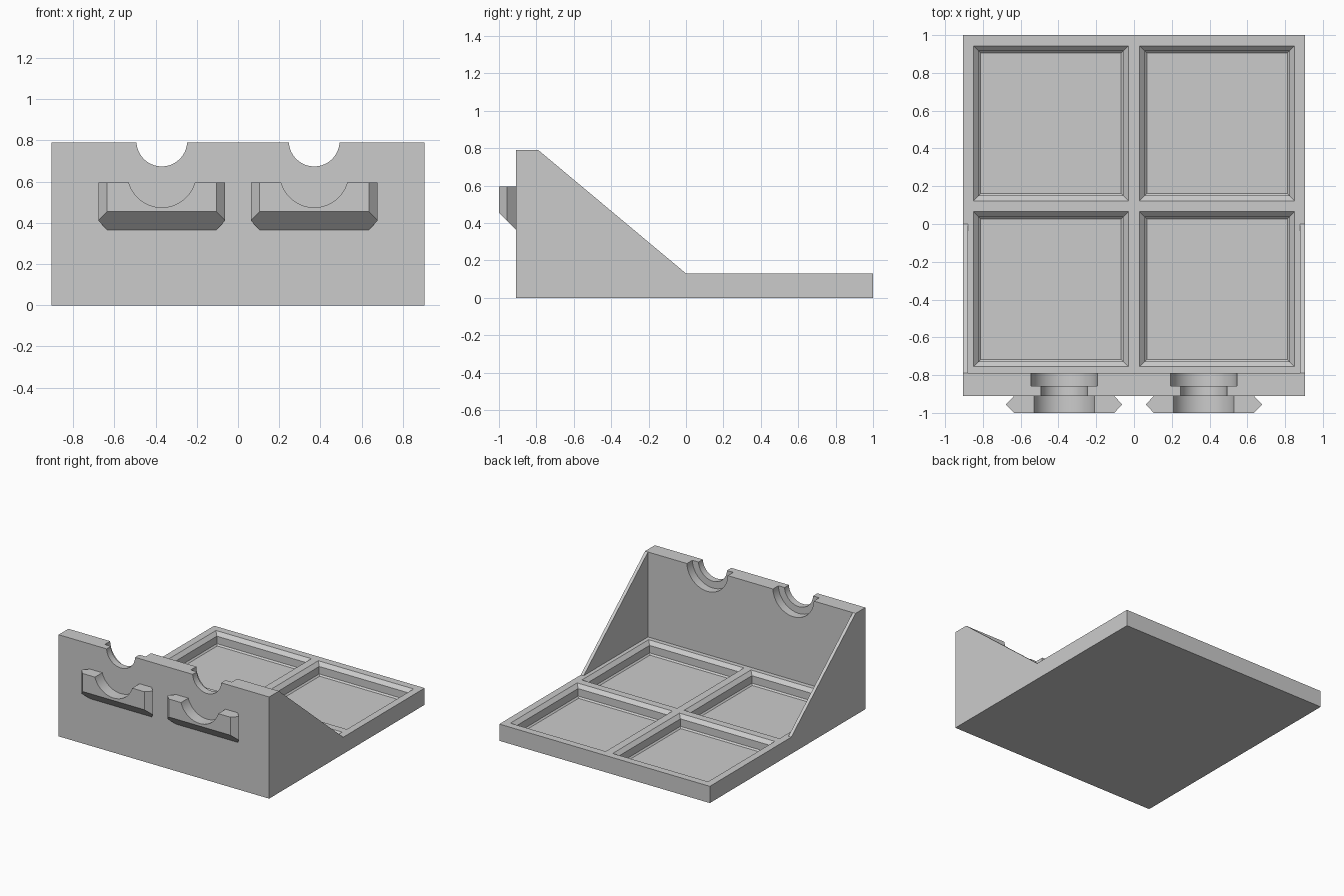
import bpy, bmesh
from math import pi, radians
from mathutils import Matrix, Vector

old = bpy.data.objects.get("Cube")
if old:
    bpy.data.objects.remove(old, do_unlink=True)

grey = bpy.data.materials.new("plain grey")
grey.use_nodes = True
grey.diffuse_color = (0.6, 0.6, 0.6, 1)
grey.node_tree.nodes["Principled BSDF"].inputs["Base Color"].default_value = (0.6, 0.6, 0.6, 1)


def finish(name, bm):
    bmesh.ops.recalc_face_normals(bm, faces=bm.faces[:])
    mesh = bpy.data.meshes.new(name)
    bm.to_mesh(mesh)
    bm.free()
    mesh.materials.append(grey)
    obj = bpy.data.objects.new(name, mesh)
    bpy.context.collection.objects.link(obj)
    return obj


def loft(name, rings):
    """Skin a stack of rings with equal point counts and cap both ends."""
    bm = bmesh.new()
    loops = [[bm.verts.new(p) for p in ring] for ring in rings]
    n = len(loops[0])
    for a, b in zip(loops, loops[1:]):
        for i in range(n):
            j = (i + 1) % n
            bm.faces.new((a[i], a[j], b[j], b[i]))
    bm.faces.new(loops[0])
    bm.faces.new(loops[-1])
    return finish(name, bm)


def extrude_x(name, profile, half):
    return loft(name, [[(x, y, z) for y, z in profile] for x in (-half, half)])


def cylinder_y(name, x, z, radius, y0, y1):
    bm = bmesh.new()
    place = Matrix.Translation((x, (y0 + y1) / 2, z)) @ Matrix.Rotation(pi / 2, 4, 'X')
    bmesh.ops.create_cone(bm, cap_ends=True, segments=72, radius1=radius,
                          radius2=radius, depth=y1 - y0, matrix=place)
    return finish(name, bm)


def cut(target, cutter):
    cutter.hide_render = True
    mod = target.modifiers.new("cut", 'BOOLEAN')
    mod.operation = 'DIFFERENCE'
    mod.solver = 'EXACT'
    mod.object = cutter
    bpy.ops.object.select_all(action='DESELECT')
    bpy.context.view_layer.objects.active = target
    target.select_set(True)
    bpy.ops.object.modifier_apply(modifier=mod.name)
    bpy.data.objects.remove(cutter, do_unlink=True)


def smooth(obj):
    bpy.ops.object.select_all(action='DESELECT')
    bpy.context.view_layer.objects.active = obj
    obj.select_set(True)
    bpy.ops.object.shade_smooth_by_angle(angle=radians(25))


FRONT, INNER, TOP, DECK = -0.91, -0.79, 0.79, 0.13

# Tray body: base, tall front wall and sloping sides from one profile
body = extrude_x("tray_body", [(FRONT, 0), (1, 0), (1, DECK), (0, DECK),
                               (INNER, TOP), (FRONT, TOP)], 0.905)

# Hollow between the thin side gussets
cut(body, extrude_x("hollow_cutter", [(INNER, DECK), (0.05, DECK),
                                      (0.05, 1), (INNER, 1)], 0.88))

# Four stepped pockets: chamfer, upright wall, small chamfer, floor
steps = [(0.43, DECK + 0.02), (0.383, 0.103), (0.383, 0.045), (0.372, 0.034)]
for cx in (-0.44, 0.44):
    for cy in (-0.345, 0.533):
        rings = [[(cx + sx * h, cy + sy * h, z)
                  for sx, sy in ((-1, -1), (1, -1), (1, 1), (-1, 1))]
                 for h, z in steps]
        cut(body, loft("pocket_cutter", rings))

# Stepped round notches in the wall, with a hooked clip below each
for side, cx in (("right", -0.37), ("left", 0.37)):
    cut(body, cylinder_y("notch_cutter", cx, 0.797, 0.123, -1.05, -0.82))
    cut(body, cylinder_y("recess_cutter", cx, 0.797, 0.176, -0.857, -0.7))

    outline = [(-0.265, -1), (0.265, -1), (0.308, -0.956),
               (0.265, FRONT), (-0.265, FRONT), (-0.308, -0.956)]
    lower = [(cx + x, y, 0.455 - (y + 1)) for x, y in outline]
    upper = [(cx + x, y, 0.595) for x, y in outline]
    clip = loft(side + "_clip", [lower, upper])
    cut(clip, cylinder_y("clip_cutter", cx, 0.642, 0.167, -1.1, -0.8))
    smooth(clip)

smooth(body)
